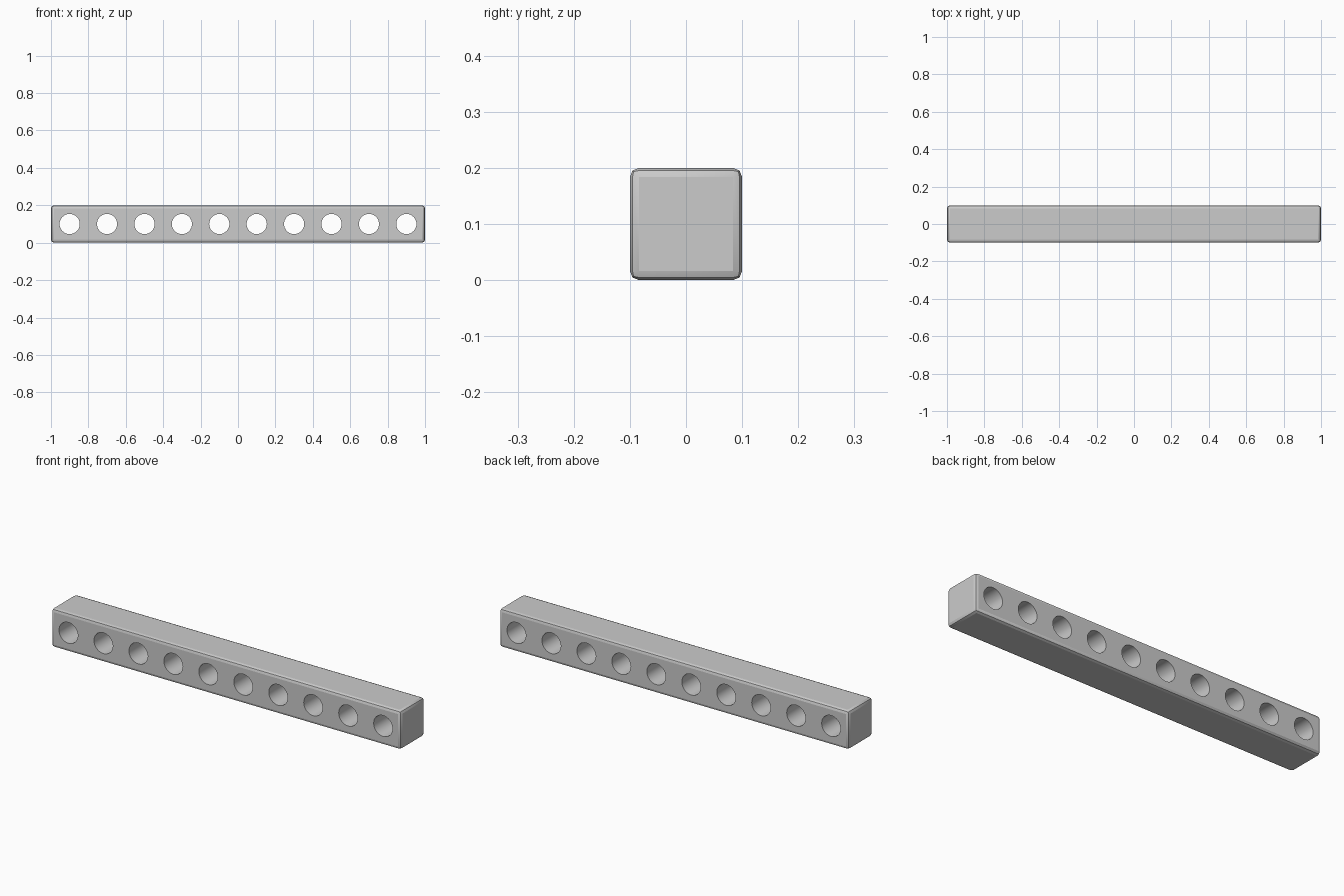
import bpy, bmesh
from mathutils import Matrix

if "Cube" in bpy.data.objects:
    bpy.data.objects.remove(bpy.data.objects["Cube"])

LENGTH, SIDE, HOLES, RADIUS = 2.0, 0.2, 10, 0.054


def make_object(name, bm):
    mesh = bpy.data.meshes.new(name)
    bm.to_mesh(mesh)
    bm.free()
    obj = bpy.data.objects.new(name, mesh)
    bpy.context.collection.objects.link(obj)
    return obj


# Square beam with rounded edges
bm = bmesh.new()
bmesh.ops.create_cube(bm, size=1, matrix=Matrix.Translation((0, 0, SIDE / 2))
                      @ Matrix.Diagonal((LENGTH, SIDE, SIDE, 1)))
bmesh.ops.bevel(bm, geom=bm.edges[:], offset=0.016, segments=2,
                profile=0.5, affect='EDGES')
beam = make_object("perforated_beam", bm)

# Row of evenly spaced cylinders that cut the holes front to back
bm = bmesh.new()
pitch = LENGTH / HOLES
for i in range(HOLES):
    x = (i + 0.5) * pitch - LENGTH / 2
    bmesh.ops.create_cone(bm, cap_ends=True, segments=32, radius1=RADIUS,
                          radius2=RADIUS, depth=SIDE * 2,
                          matrix=Matrix.Translation((x, 0, SIDE / 2))
                          @ Matrix.Rotation(1.5707963, 4, 'X'))
cutter = make_object("hole_cutter", bm)

# Drill the holes, then remove the cutter
drill = beam.modifiers.new("holes", 'BOOLEAN')
drill.operation = 'DIFFERENCE'
drill.solver = 'EXACT'
drill.object = cutter
bpy.context.view_layer.objects.active = beam
cutter.select_set(False)
beam.select_set(True)
bpy.ops.object.modifier_apply(modifier=drill.name)
bpy.data.objects.remove(cutter)

# Smooth hole walls, crisp rims and edge bands
bpy.ops.object.shade_smooth_by_angle(angle=0.35)
